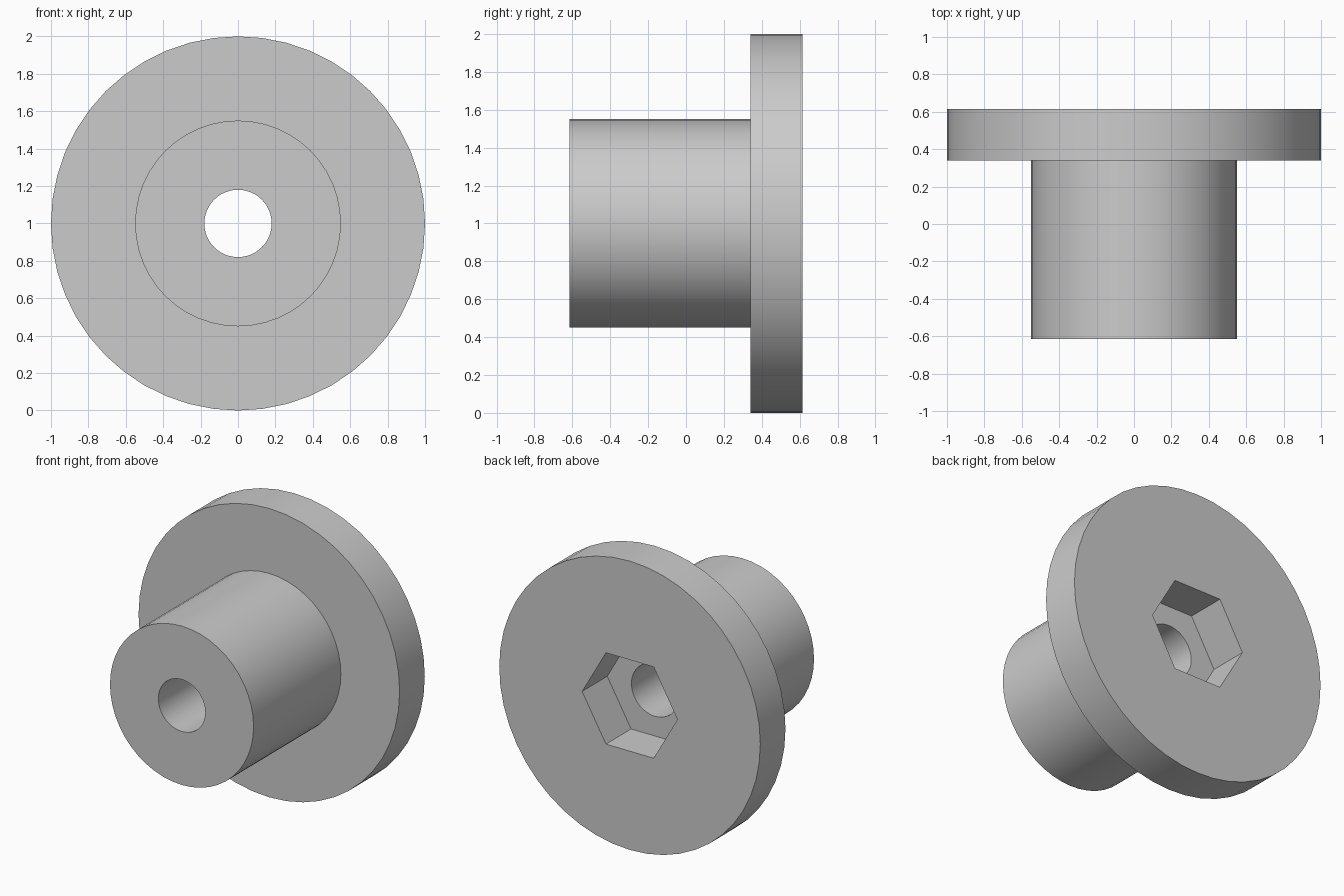
import bpy, math
from mathutils import Matrix

if "Cube" in bpy.data.objects:
    bpy.data.objects.remove(bpy.data.objects["Cube"], do_unlink=True)

BACK, STEP, FRONT = 0.615, 0.34, -0.615   # positions along y
POCKET_FLOOR = 0.34

grey = bpy.data.materials.new("plain_grey")
grey.use_nodes = True
colour = (0.6, 0.6, 0.6, 1)
grey.diffuse_color = colour
grey.node_tree.nodes["Principled BSDF"].inputs["Base Color"].default_value = colour


def prism(name, radius, y0, y1, sides):
    """Prism along y; six sides gives corners at the left and right."""
    bpy.ops.mesh.primitive_cylinder_add(vertices=sides, radius=radius, depth=y1 - y0)
    ob = bpy.context.object
    ob.name = name
    spin = Matrix.Rotation(math.radians(90), 4, "Z")
    tilt = Matrix.Rotation(math.radians(90), 4, "X")
    ob.data.transform(Matrix.Translation((0, (y0 + y1) / 2, 1)) @ tilt @ spin)
    ob.data.materials.append(grey)
    return ob


def combine(target, tool, operation):
    """Apply a boolean and discard the tool object."""
    mod = target.modifiers.new(operation, "BOOLEAN")
    mod.operation, mod.object, mod.solver = operation, tool, "EXACT"
    bpy.context.view_layer.objects.active = target
    bpy.ops.object.modifier_apply(modifier=mod.name)
    bpy.data.objects.remove(tool, do_unlink=True)


# Round flange with the stem in front
body = prism("flanged_bushing", 1.0, STEP, BACK, 48)
combine(body, prism("stem", 0.55, FRONT, STEP + 0.1, 48), "UNION")

# Through bore and hexagonal pocket in the back
combine(body, prism("bore", 0.18, FRONT - 0.2, BACK + 0.2, 48), "DIFFERENCE")
combine(body, prism("hex_pocket", 0.365, POCKET_FLOOR, BACK + 0.2, 6), "DIFFERENCE")

# Smooth round walls, sharp rims
bpy.ops.object.select_all(action="DESELECT")
body.select_set(True)
bpy.context.view_layer.objects.active = body
bpy.ops.object.shade_smooth_by_angle(angle=math.radians(30))
